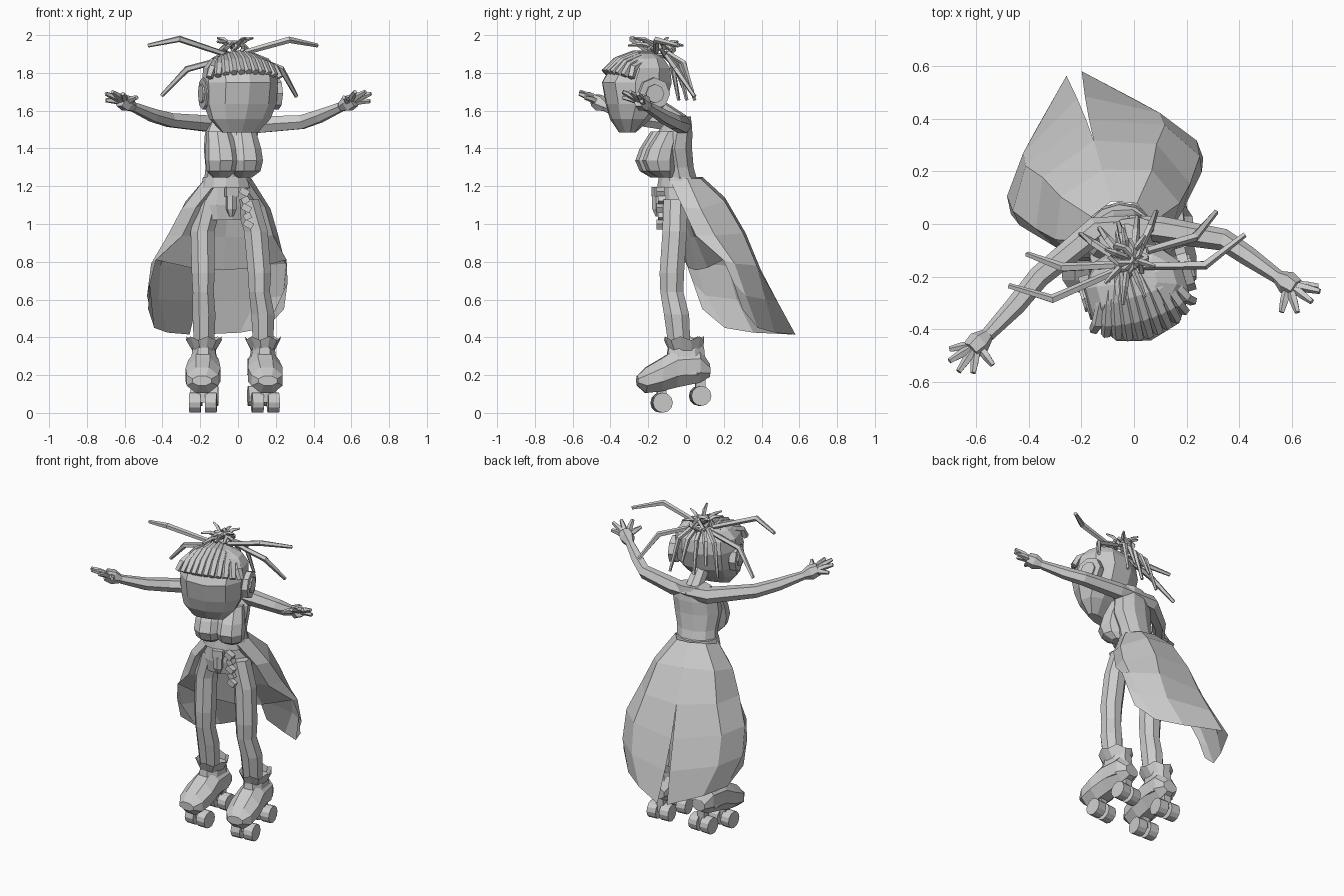
import bpy, bmesh, math
from math import sin, cos, pi
from mathutils import Vector, Matrix

cube = bpy.data.objects.get("Cube")
if cube:
    bpy.data.objects.remove(cube)

clay = bpy.data.materials.new("plain grey")
clay.use_nodes = True
GREY = (0.6, 0.6, 0.6, 1)
clay.diffuse_color = GREY
clay.node_tree.nodes["Principled BSDF"].inputs["Base Color"].default_value = GREY

# the whole body is turned a little towards its left
TURN = Matrix.Rotation(0.285, 3, 'Z')
FLAT = Matrix.Identity(3)


def finish(name, bm):
    """Turn a bmesh into a flat-shaded grey object."""
    bmesh.ops.recalc_face_normals(bm, faces=bm.faces[:])
    mesh = bpy.data.meshes.new(name)
    bm.to_mesh(mesh)
    bm.free()
    mesh.materials.append(clay)
    obj = bpy.data.objects.new(name, mesh)
    bpy.context.collection.objects.link(obj)
    return obj


def skin(name, rings, capped=True, closed=True):
    """Join rows of points with quads."""
    bm = bmesh.new()
    rows = [[bm.verts.new(p) for p in ring] for ring in rings]
    count = len(rows[0])
    for low, high in zip(rows, rows[1:]):
        for i in range(count if closed else count - 1):
            j = (i + 1) % count
            bm.faces.new((low[i], low[j], high[j], high[i]))
    if capped:
        bm.faces.new(rows[0])
        bm.faces.new(rows[-1])
    return finish(name, bm)


def loft(name, sections, sides=8, turn=FLAT, square=1.0, capped=True):
    """Stack of level ovals, each given as x, y, z, half width, half depth."""
    rings = []
    for x, y, z, a, b in sections:
        ring = []
        for k in range(sides):
            t = 2 * pi * (k + 0.5) / sides
            c, s = cos(t), sin(t)
            oval = Vector((math.copysign(abs(c) ** square, c) * a,
                           math.copysign(abs(s) ** square, s) * b, 0))
            ring.append(Vector((x, y, z)) + turn @ oval)
        rings.append(ring)
    return skin(name, rings, capped)


def tube(name, points, radii, sides=5):
    """Faceted tube along a path."""
    points = [Vector(p) for p in points]
    rings = []
    for i, p in enumerate(points):
        along = points[min(i + 1, len(points) - 1)] - points[max(i - 1, 0)]
        along.normalize()
        ref = Vector((0, 0, 1)) if abs(along.z) < 0.9 else Vector((0, 1, 0))
        u = along.cross(ref).normalized()
        v = u.cross(along)
        rings.append([p + radii[i] * (u * cos(2 * pi * k / sides) + v * sin(2 * pi * k / sides))
                      for k in range(sides)])
    return skin(name, rings)


def drum(name, centre, radius, length, sides, turn=FLAT):
    """Cylinder lying sideways."""
    bm = bmesh.new()
    lie = (turn @ Matrix.Rotation(pi / 2, 3, 'Y')).to_4x4()
    bmesh.ops.create_cone(bm, cap_ends=True, segments=sides, radius1=radius, radius2=radius,
                          depth=length, matrix=Matrix.Translation(centre) @ lie)
    return finish(name, bm)


def block(name, centre, size, turn=FLAT):
    bm = bmesh.new()
    bmesh.ops.create_cube(bm, size=1, matrix=Matrix.Translation(centre) @ turn.to_4x4()
                          @ Matrix.Diagonal(size).to_4x4())
    return finish(name, bm)


# torso, neck and hips
loft("torso", [(-.06, -.03, 1.2, .125, .1), (-.05, -.05, 1.3, .125, .09),
               (-.04, -.07, 1.4, .145, .1), (-.035, -.06, 1.48, .145, .09),
               (-.03, -.035, 1.57, .11, .055)], 10, TURN)
loft("hips", [(-.045, -.06, 1.02, .13, .05), (-.05, -.045, 1.1, .15, .085),
              (-.06, -.03, 1.22, .12, .105)], 10, TURN)
loft("waistband", [(-.06, -.035, 1.19, .137, .117), (-.06, -.035, 1.25, .127, .107)], 12, TURN)
tube("neck", [(-.03, -.03, 1.53), (0, -.16, 1.62)], [.055, .05], 8)

# bust: each side is a stack of ovals, full below and sloping away above
for side in (-1, 1):
    sections = []
    for forward, z, wide, deep in ((.07, 1.245, .04, .04), (.095, 1.28, .08, .075), (.105, 1.335, .09, .09),
                                   (.09, 1.4, .085, .08), (.05, 1.49, .07, .06)):
        spot = Vector((-.05, -.06, z)) + TURN @ Vector((side * .066, -forward, 0))
        sections.append((*spot, wide, deep))
    loft("bust", sections, 8, TURN)

# arms and open hands
ARMS = {
    "right": ([(-.02, -.01, 1.525), (-.14, -.02, 1.53), (-.36, -.2, 1.55), (-.45, -.31, 1.575), (-.555, -.42, 1.62)],
              (-.62, -.48, 1.655),
              [(-.70, -.475, 1.655), (-.70, -.52, 1.69), (-.665, -.56, 1.7), (-.61, -.565, 1.69), (-.535, -.535, 1.67)]),
    "left": ([(-.02, -.01, 1.525), (.1, -.02, 1.525), (.34, -.06, 1.54), (.43, -.12, 1.57), (.545, -.2, 1.62)],
             (.615, -.245, 1.655),
             [(.70, -.235, 1.65), (.705, -.255, 1.69), (.675, -.295, 1.7), (.62, -.335, 1.7), (.56, -.335, 1.67)])}
for side, (path, knuckles, tips) in ARMS.items():
    tube(side + "_arm", path, [.042, .05, .042, .038, .027], 6)
    wrist, knuckles = Vector(path[-1]), Vector(knuckles)
    tube(side + "_palm", [wrist, wrist.lerp(knuckles, .5), knuckles], [.026, .046, .038], 6)
    for tip in map(Vector, tips):
        root = wrist.lerp(knuckles, .6).lerp(tip, .2)
        tube(side + "_finger", [root, root.lerp(tip, .5) + Vector((0, 0, .004)), tip], [.018, .017, .011])

# head: chin tucked under, crown sloping down to the brow; front and back depth for each height
head_at = Vector((.01, -.26, 1.7))
head = []
for z, front, back, wide in ((1.485, -.345, -.275, .1), (1.555, -.395, -.195, .165), (1.635, -.425, -.105, .195),
                             (1.75, -.45, -.07, .2), (1.825, -.405, -.085, .195),
                             (1.875, -.345, -.12, .155), (1.905, -.28, -.17, .08)):
    head.append((.01, (front + back) / 2, z, wide, (back - front) / 2))
loft("head", head, 10, TURN, .92)
for side in (-1, 1):
    ear = head_at + TURN @ Vector((side * .19, -.01, -.01)) + Vector((0, .045, 0))
    drum("ear_cup", ear, .085, .04, 8, TURN)
    drum("ear_pad", ear + TURN @ Vector((side * .02, 0, 0)), .05, .02, 8, TURN)

# braided rows running side by side from the knot over the crown to the brow
knot = Vector((-.02, -.13, 1.925))
for k in range(11):
    t = (k - 5) / 5
    row = [head_at + TURN @ Vector(p) for p in ((.09 * t, .09, .2 - .03 * t * t),
                                                (.145 * t, -.01, .2 - .05 * t * t),
                                                (.175 * t, .03 * t * t - .1, .165 - .04 * t * t),
                                                (.195 * t, .08 * t * t - .17, .105 - .03 * t * t))]
    tube("hair_row", row, [.016, .021, .023, .02])

# looped hair knot
for k in range(4):
    spin = Matrix.Rotation(k * pi / 4, 3, 'Z') @ Matrix.Rotation(.5, 3, 'X')
    loop = [knot + spin @ Vector((.07 * cos(a), 0, .045 * sin(a))) for a in [i * pi / 3 for i in range(7)]]
    tube("knot_loop", loop, [.012] * 7, 4)

# long locks, each bent once
LOCKS = [[(-.07, -.18, 1.9), (-.31, -.285, 1.98), (-.475, -.235, 1.945)],
         [(-.05, -.155, 1.88), (-.27, -.165, 1.82), (-.405, -.115, 1.68)],
         [(.04, -.16, 1.91), (.27, -.155, 1.975), (.42, -.04, 1.945)],
         [(.05, -.1, 1.89), (.23, -.05, 1.82), (.31, .045, 1.675)]]
for lock in LOCKS:
    tube("long_lock", lock, [.015, .018, .011])

# shorter locks hanging behind and tufts standing up
for k in range(5):
    t = (k - 2) / 2
    lift = .07 * (k % 2)
    ends = [TURN @ Vector((w * t, d, h)) for w, d, h in ((.05, .02, -.02), (.11, .09, -.07), (.15, .14, lift - .27))]
    tube("back_lock", [knot + e for e in ends], [.015, .016, .009])
for k in range(7):
    a = 2 * pi * k / 7
    tip = Vector((.1 * cos(a), .15 * sin(a) - .03, .06 - .02 * (k % 3)))
    tube("hair_tuft", [knot, knot + tip * .6 + Vector((0, 0, .015)), knot + tip], [.012, .012, .006], 4)

# long-tailed skirt: rows of (sideways, backwards, height) for half, mirrored, split at the back
SKIRT = [[(.075, -.115, 1.24), (.128, -.03, 1.24), (.09, .055, 1.24), (0, .09, 1.25)],
         [(.19, -.075, 1.09), (.245, .01, 1.08), (.18, .16, 1.12), (0, .215, 1.14)],
         [(.25, -.02, .94), (.305, .07, .94), (.225, .25, .95), (0, .33, .95)],
         [(.36, .1, .81), (.37, .16, .79), (.275, .31, .78), (.005, .41, .76)],
         [(.38, .15, .69), (.375, .22, .62), (.27, .36, .6), (.015, .5, .59)],
         [(.375, .2, .55), (.31, .305, .45), (.2, .43, .425), (.03, .595, .415)]]


def on_skirt(w, d, h):
    return Vector((-.06, 0, h)) + TURN @ Vector((w, d, 0))


for side, label in ((-1, "right"), (1, "left")):
    skin(label + "_skirt", [[on_skirt(side * w, d, h) for w, d, h in row] for row in SKIRT],
         capped=False, closed=False)
# short front of the skirt, hanging behind the legs
FRONT = [(-.1, 1.24), (-.02, 1.09), (.02, .93), (.055, .755)]
panel = []
for (w, d, h), (mid_d, mid_h) in zip([row[0] for row in SKIRT], FRONT):
    panel.append([on_skirt(w * s, mid_d + (d - mid_d) * s * s, mid_h + (h - mid_h) * s * s)
                  for s in (-1, -.5, 0, .5, 1)])
skin("skirt_front", panel, capped=False, closed=False)

# legs and roller boots
for label, hip, thigh, foot, toe_out in (("right", -.145, -.188, -.18, -.04), ("left", .045, .095, .132, .1)):
    knee = thigh + (foot - thigh) * .5
    loft(label + "_leg", [(hip, -.055, 1.13, .07, .07), (thigh, -.06, .96, .068, .07),
                          (knee, -.075, .74, .066, .07), (knee, -.075, .64, .06, .066),
                          (foot, -.05, .52, .066, .072), (foot, -.03, .3, .055, .06)], 8)
    yaw = Matrix.Rotation(toe_out, 3, 'Z')
    base = Vector((foot, 0, 0))
    # boot as upright ovals from toe to heel: y, sole, top, half width
    boot = []
    for y, low, high, wide in ((-.26, .145, .195, .055), (-.215, .105, .24, .09), (-.13, .115, .29, .1),
                               (-.05, .135, .34, .088), (.07, .16, .34, .08), (.125, .19, .26, .05)):
        mid, half = (low + high) / 2, (high - low) / 2 * 1.08
        boot.append([base + yaw @ Vector((wide * cos(a), y, mid + half * sin(a)))
                     for a in [(i + .5) * pi / 4 for i in range(8)]])
    skin(label + "_boot", boot)
    loft(label + "_boot_shaft", [(foot, -.005, .2, .085, .12), (foot, 0, .35, .062, .1)], 8, yaw, .9)
    # flared cuff with a zigzag rim
    cuff = loft(label + "_cuff", [(foot, 0, .325, .06, .09), (foot, -.01, .385, .097, .108)], 12, yaw, capped=False)
    for v in cuff.data.vertices[12:]:
        v.co.z += .02 * (v.index % 2)
    # wheels on front and back axles
    for y, z in ((-.13, .054), (.075, .09)):
        block(label + "_truck", base + yaw @ Vector((0, y, z + .045)), (.05, .05, .09), yaw)
        for side in (-1, 1):
            drum(label + "_wheel", base + yaw @ Vector((side * .042, y, z)), .053, .06, 12, yaw)

# belt pouch and hanging charms
block("pouch_clip", (-.035, -.155, 1.17), (.065, .04, .05), TURN)
loft("pouch", [(-.035, -.15, 1.04, .012, .012), (-.035, -.155, 1.08, .03, .025), (-.035, -.155, 1.15, .03, .025)], 6, TURN)
for k in range(5):
    z = 1.17 - k * .043
    block("charm", (.035 + .005 * k, -.135 + .008 * (k % 2), z), (.05 - .01 * (k % 2), .04, .034),
          Matrix.Rotation(.5 * (-1) ** k, 3, 'Y'))
